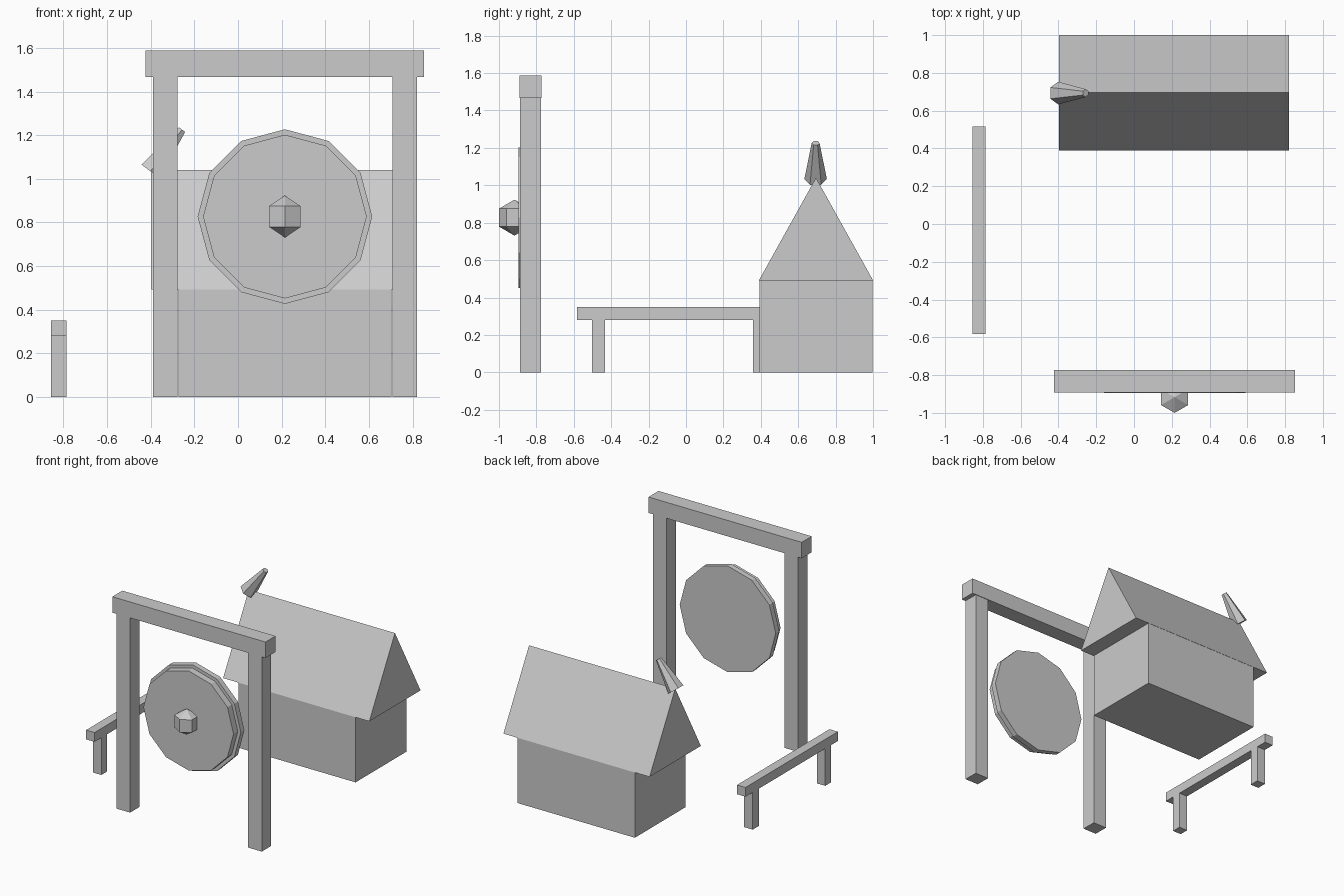
import bpy, bmesh, math
from mathutils import Vector

if "Cube" in bpy.data.objects:
    bpy.data.objects.remove(bpy.data.objects["Cube"])


def finish(name, bm, loc=(0, 0, 0), rot=(0, 0, 0)):
    bmesh.ops.remove_doubles(bm, verts=bm.verts, dist=1e-5)
    bmesh.ops.recalc_face_normals(bm, faces=bm.faces)
    me = bpy.data.meshes.new(name)
    bm.to_mesh(me)
    bm.free()
    ob = bpy.data.objects.new(name, me)
    ob.location, ob.rotation_euler = loc, rot
    bpy.context.collection.objects.link(ob)
    return ob


def box(name, x, y, z):
    """Box from (min, max) pairs."""
    bm = bmesh.new()
    bmesh.ops.create_cube(bm, size=1)
    for v in bm.verts:
        v.co = Vector([(a + b) / 2 + c * (b - a) for c, (a, b) in zip(v.co, (x, y, z))])
    return finish(name, bm)


def lathe(name, profile, sides, start, loc, rot=(0, 0, 0)):
    """Faceted solid from (radius, height) points around local z."""
    bm = bmesh.new()
    rings = []
    for r, h in profile:
        angles = [start + math.tau * i / sides for i in range(sides)]
        rings.append([bm.verts.new((r * math.cos(a), r * math.sin(a), h)) for a in angles])
    for lo, hi in zip(rings, rings[1:]):
        for i in range(sides):
            j = (i + 1) % sides
            bm.faces.new((lo[i], lo[j], hi[j], hi[i]))
    for ring, (r, h) in ((rings[0], profile[0]), (rings[-1], profile[-1])):
        if r > 0:
            bm.faces.new(ring)
    return finish(name, bm, loc, rot)


# Gong frame: two posts and a top beam
for side, x in (("left", (-0.39, -0.277)), ("right", (0.707, 0.82))):
    box(side + "_post", x, (-0.888, -0.776), (0, 1.467))
box("top_beam", (-0.423, 0.853), (-0.891, -0.772), (1.467, 1.587))

# Gong: wide back disc with a slightly smaller raised front
lathe("gong", [(0.4, 0), (0.4, 0.042), (0.375, 0.042), (0.375, 0.093)], 12, 0,
      (0.215, -0.803, 0.827), (math.pi / 2, 0, 0))

# Gong boss: six-sided low-poly ball
R = 0.096
c = R * math.cos(math.pi / 6)
lathe("gong_boss", [(0, -R), (c, -R / 2), (c, R / 2), (0, R)], 6, math.pi / 2,
      (0.215, -1 + c, 0.827))

# House body
box("house_body", (-0.273, 0.703), (0.394, 0.998), (0, 0.492))

# Roof: solid triangular prism overhanging the gable ends
bm = bmesh.new()
face = bm.faces.new([bm.verts.new((-0.397, y, z))
                     for y, z in ((0.39, 0.492), (1.0, 0.492), (0.695, 1.04))])
ext = bmesh.ops.extrude_face_region(bm, geom=[face], use_keep_orig=True)
bmesh.ops.translate(bm, vec=(1.217, 0, 0),
                    verts=[v for v in ext["geom"] if isinstance(v, bmesh.types.BMVert)])
finish("roof", bm)

# Tilted tapered finial at the end of the ridge
lathe("roof_finial", [(0.06, 0), (0.021, 0.24)], 6, math.pi / 2,
      (-0.401, 0.693, 1.034), (0, math.radians(37), 0))

# Bench: long rail on two legs
box("bench_top", (-0.856, -0.786), (-0.583, 0.515), (0.28, 0.35))
for side, y in (("front", (-0.503, -0.433)), ("back", (0.357, 0.43))):
    box(side + "_bench_leg", (-0.856, -0.786), y, (0, 0.28))
